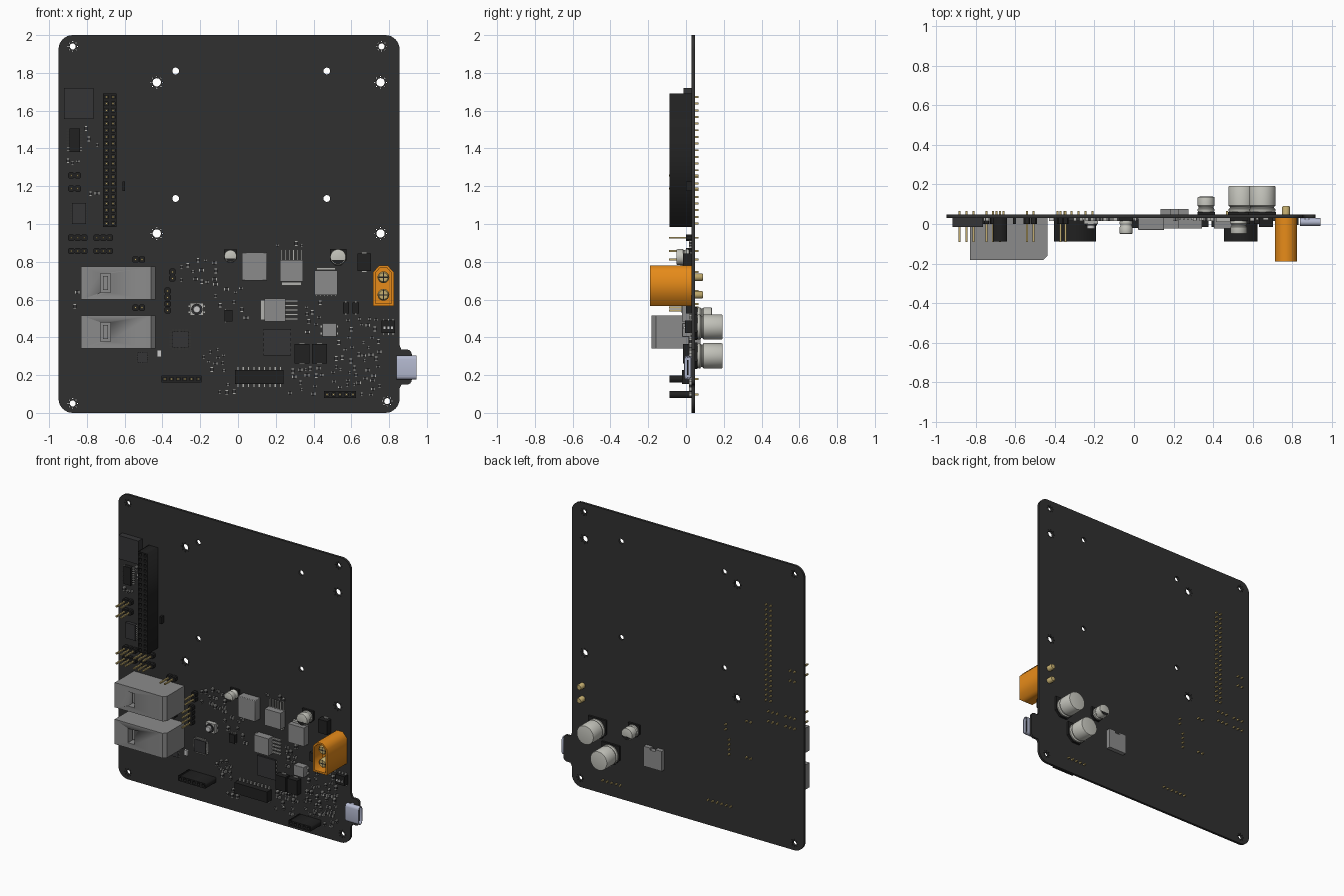
import bpy, bmesh, math, random
from mathutils import Vector

if "Cube" in bpy.data.objects:
    bpy.data.objects.remove(bpy.data.objects["Cube"])

random.seed(4)
F, B = 0.03, 0.047          # front and back faces of the board
COL = dict(board=(.03, .03, .03), black=(.015, .015, .015), dark=(.035, .035, .037), grey=(.26, .26, .26),
           silver=(.55, .55, .5), tin=(.45, .45, .43), gold=(.55, .42, .16), orange=(.8, .26, .01),
           steel=(.45, .48, .62), white=(.75, .75, .72))
mats, taken = {}, []


def dress(ob, col, smooth=True):
    if col not in mats:
        mats[col] = bpy.data.materials.new(col)
        mats[col].diffuse_color = (*COL[col], 1)
    ob.data.materials.clear()
    ob.data.materials.append(mats[col])
    bpy.ops.object.select_all(action='DESELECT')
    ob.select_set(True)
    bpy.context.view_layer.objects.active = ob
    if smooth:
        bpy.ops.object.shade_smooth_by_angle(angle=math.radians(35))
    return ob


class Part:
    """Collects simple solids into one named object."""
    def __init__(self, name, col):
        self.name, self.col, self.bm = name, col, bmesh.new()

    def prism(self, pts, axis):
        vs = [self.bm.verts.new(p) for p in pts]
        f = self.bm.faces.new(vs)
        r = bmesh.ops.extrude_face_region(self.bm, geom=[f])
        bmesh.ops.translate(self.bm, vec=axis, verts=[v for v in r['geom'] if isinstance(v, bmesh.types.BMVert)])
        return self

    def box(self, x0, x1, z0, z1, y0, y1=F):
        return self.prism([(x0, y0, z0), (x1, y0, z0), (x1, y0, z1), (x0, y0, z1)], (0, y1 - y0, 0))

    def lathe(self, x, z, prof, n=32):
        rings = [[self.bm.verts.new((x + r * math.cos(2 * math.pi * i / n), y, z + r * math.sin(2 * math.pi * i / n)))
                  for i in range(n)] for y, r in prof]
        for a, b in zip(rings, rings[1:]):
            for i in range(n):
                self.bm.faces.new((a[i], a[(i + 1) % n], b[(i + 1) % n], b[i]))
        self.bm.faces.new(rings[0])
        self.bm.faces.new(rings[-1])
        return self

    def done(self, bevel=0):
        bmesh.ops.recalc_face_normals(self.bm, faces=self.bm.faces)
        me = bpy.data.meshes.new(self.name)
        self.bm.to_mesh(me)
        ob = bpy.data.objects.new(self.name, me)
        bpy.context.collection.objects.link(ob)
        if bevel:
            m = ob.modifiers.new('bevel', 'BEVEL')
            m.width, m.segments = bevel, 2
        return dress(ob, self.col)


def ring(x, z, r, n=20, a0=0, a1=360):
    full = a1 - a0 == 360
    return [(x + r * math.cos(math.radians(a0 + (a1 - a0) * i / (n if full else n - 1))),
             z + r * math.sin(math.radians(a0 + (a1 - a0) * i / (n if full else n - 1)))) for i in range(n)]


def rect(x0, x1, z0, z1):
    return [(x0, z0), (x1, z0), (x1, z1), (x0, z1)]


def plate(name, col, loops, y0, y1):
    """Filled outline with holes, seen from the front."""
    cu = bpy.data.curves.new(name, 'CURVE')
    cu.dimensions, cu.fill_mode, cu.extrude = '2D', 'BOTH', (y1 - y0) / 2
    for lp in loops:
        s = cu.splines.new('POLY')
        s.points.add(len(lp) - 1)
        for p, (x, z) in zip(s.points, lp):
            p.co = (x, z, 0, 1)
        s.use_cyclic_u = True
    ob = bpy.data.objects.new(name, cu)
    ob.location.y, ob.rotation_euler.x = (y0 + y1) / 2, math.pi / 2
    bpy.context.collection.objects.link(ob)
    bpy.ops.object.select_all(action='DESELECT')
    ob.select_set(True)
    bpy.context.view_layer.objects.active = ob
    bpy.ops.object.convert(target='MESH')
    return dress(bpy.context.object, col, False)


# circuit board: rounded outline with connector tab, mounting holes and via rings
R = .075
outline = (ring(-.95 + R, R, R, 9, 180, 270) + ring(.855 - R, R, R, 9, 270, 360) +
           [(.855, .13), (.865, .15)] + ring(.895, .175, .025, 5, 270, 360) + ring(.895, .31, .025, 5, 0, 90) +
           [(.865, .335), (.855, .36)] + ring(.855 - R, 2 - R, R, 9, 0, 90) + ring(-.95 + R, 2 - R, R, 9, 90, 180))
loops = [outline]
mounts = [(-.875, 1.94, .016), (.76, 1.94, .016), (-.875, .05, .016), (.79, .062, .016),
          (-.43, 1.75, .022), (.755, 1.75, .022), (-.43, .95, .022), (.755, .95, .022)]
for x, z, r in mounts:
    loops.append(ring(x, z, r))
    loops += [ring(vx, vz, .003, 6) for vx, vz in ring(x, z, r + .009, 8)]
loops += [ring(x, z, .018) for x in (-.33, .47) for z in (1.81, 1.135)]
plate('circuit_board', 'board', loops, F, B)

# sockets with square holes, and all header pins
pins, bases = Part('header_pins', 'gold'), Part('pin_header_bases', 'black')


def socket(name, x0, x1, z0, z1, nx, nz):
    holes = []
    for i in range(nx):
        for j in range(nz):
            x, z = x0 + (x1 - x0) * (i + .5) / nx, z0 + (z1 - z0) * (j + .5) / nz
            holes.append(rect(x - .009, x + .009, z - .009, z + .009))
            pins.box(x - .005, x + .005, z - .005, z + .005, 0, .066)
    plate(name, 'black', [rect(x0, x1, z0, z1)] + holes, -.088, F)
    taken.append((x0, x1, z0, z1))


def header(x0, z0, nx, nz):
    p = .0345
    taken.append((x0, x0 + nx * p, z0, z0 + nz * p))
    for i in range(nx):
        for j in range(nz):
            x, z, h = x0 + (i + .5) * p, z0 + (j + .5) * p, p * .49
            c = h * .6
            bases.prism([(x + a, 0, z + b) for a, b in ((-h, -c), (-c, -h), (c, -h), (h, -c), (h, c), (c, h), (-c, h), (-h, c))],
                        (0, F, 0))
            pins.box(x - .005, x + .005, z - .005, z + .005, -.09, .066)


socket('main_socket', -.715, -.643, .985, 1.69, 2, 20)
socket('lower_left_socket', -.405, -.193, .162, .197, 6, 1)
socket('lower_right_socket', .455, .625, .08, .115, 5, 1)
for h in [(-.9, 1.24, 2, 1), (-.9, 1.17, 2, 1), (-.9, .91, 3, 1), (-.9, .84, 3, 1), (-.765, .91, 3, 1),
          (-.765, .84, 3, 1), (-.56, .795, 2, 1), (-.56, .54, 2, 1), (-.365, .695, 1, 2), (-.39, .525, 1, 4)]:
    header(*h)
pins.done()
bases.done()

# two large grey connector housings with chamfered end and recessed window
for name, z0 in (('upper', .6), ('lower', .342)):
    prof = [(-.83, F), (-.83, -.183), (-.46, -.183), (-.438, -.16), (-.438, F)]
    ob = Part(name + '_connector_housing', 'grey').prism([(x, y, z0) for x, y in prof], (0, 0, .174)).done()
    cut = Part('window_cutter', 'grey').box(-.727, -.675, z0 + .037, z0 + .137, -.25, -.1).done()
    cut.hide_render = True
    m = ob.modifiers.new('window', 'BOOLEAN')
    m.operation, m.object, m.solver = 'DIFFERENCE', cut, 'EXACT'
    dress(ob, 'grey', False)
    bpy.ops.object.modifier_apply(modifier='window')
    bpy.data.objects.remove(cut)
    Part(name + '_connector_contact', 'grey').box(-.714, -.688, z0 + .05, z0 + .124, -.15, -.1).done()
    taken.append((-.83, -.44, z0, z0 + .174))


# orange power connector: shell, floor, split bullet contacts and solder tails
def xt(d):
    return [(.715 + d, .567 + d), (.825 - d, .567 + d), (.825 - d, .745 - d * .4), (.793 - d * .4, .78 - d),
            (.747 + d * .4, .78 - d), (.715 + d, .745 - d * .4)]


plate('power_connector_shell', 'orange', [xt(0), xt(.012)], -.19, F)
plate('power_connector_floor', 'orange', [xt(.011)], -.1, F - .001)
contacts, slits = Part('power_contacts', 'gold'), Part('power_contact_slits', 'black')
for z in (.625, .718):
    contacts.lathe(.77, z, [(-.1, .031), (-.155, .031), (-.165, .024)], 24)
    contacts.lathe(.77, z, [(F, .02), (.084, .02), (.09, .016)], 20)
    slits.box(.745, .795, z - .003, z + .003, -.1655, -.15).box(.767, .773, z - .025, z + .025, -.1655, -.15)
contacts.done()
slits.done()

# side port: rounded hollow metal shell lying along x, with tongue
tube = Part('side_port_shell', 'steel')


def slot(x, d):
    return [(x, .01 + v, .24 + u) for u, v in
            ring(.044, 0, .02 - d, 8, -90, 90) + ring(-.044, 0, .02 - d, 8, 90, 270)]


loops3 = [[tube.bm.verts.new(p) for p in slot(x, d)] for x, d in ((.84, 0), (.945, 0), (.945, .005), (.86, .005))]
for a, b in zip(loops3, loops3[1:]):
    for i in range(16):
        tube.bm.faces.new((a[i], a[(i + 1) % 16], b[(i + 1) % 16], b[i]))
tube.bm.faces.new(loops3[0])
tube.bm.faces.new(loops3[-1])
for z in (.178, .29):
    tube.box(.865, .885, z, z + .012, .005)
tube.done()
Part('side_port_tongue', 'black').box(.86, .935, .2, .28, .006, .014).done()

# integrated circuits and power packages
leads = Part('component_leads', 'tin')


def chip(name, col, x0, x1, z0, z1, y, sides='', n=4, ll=.014, bevel=0):
    Part(name, col).box(x0, x1, z0, z1, y).done(bevel)
    taken.append((x0 - ll, x1 + ll, z0 - ll, z1 + ll))
    for i in range(n):
        t = (i + .5) / n
        x, z, w = x0 + (x1 - x0) * t, z0 + (z1 - z0) * t, .2 / n
        a, b = w * (x1 - x0), w * (z1 - z0)
        if 'T' in sides: leads.box(x - a, x + a, z1, z1 + ll, .02)
        if 'B' in sides: leads.box(x - a, x + a, z0 - ll, z0, .02)
        if 'L' in sides: leads.box(x0 - ll, x0, z - b, z + b, .02)
        if 'R' in sides: leads.box(x1, x1 + ll, z - b, z + b, .02)


chip('radio_module', 'dark', -.92, -.765, 1.555, 1.72, -.014)
chip('upper_driver_chip', 'black', -.893, -.837, 1.38, 1.505, .003, 'LR', 8)
chip('lower_driver_chip', 'dark', -.88, -.805, 1.0, 1.11, .008, 'LR', 8, .006)
chip('controller_chip', 'dark', -.35, -.262, .345, .432, .014, 'LRTB', 12, .012)
chip('small_sensor_chip', 'dark', -.535, -.478, .265, .322, .015, 'LRTB', 6, .004)
chip('indicator_light', 'white', -.43, -.405, .295, .332, .015)
chip('voltage_chip', 'black', -.072, -.03, .485, .545, .005, 'TB', 3, .008)
chip('flat_power_chip', 'dark', .135, .28, .305, .445, .018, 'LR', 5, .003)
chip('wide_driver_chip', 'black', -.015, .24, .152, .228, -.02, 'TB', 9, .018)
chip('left_inductor', 'grey', .02, .153, .70, .85, -.03, bevel=.004)
chip('upper_transistor', 'grey', .222, .345, .695, .81, -.022, 'T', 6, .055)
chip('upper_transistor_tab', 'tin', .23, .337, .675, .694, .01)
chip('right_transistor', 'grey', .405, .527, .625, .755, -.022, 'B', 6, .008)
chip('right_transistor_tab', 'tin', .415, .517, .756, .77, .01)
chip('middle_transistor', 'grey', .14, .252, .485, .605, -.022, 'R', 5, .065)
chip('middle_transistor_tab', 'tin', .12, .139, .492, .597, .01)
chip('small_inductor', 'grey', .445, .523, .402, .475, -.02, 'LR', 2, .01, .003)
chip('upper_right_diode', 'black', .632, .703, .75, .845, -.015, 'TB', 1, .008)
chip('left_power_diode', 'black', .30, .378, .262, .365, -.015, 'TB', 1, .006)
chip('right_power_diode', 'black', .392, .47, .262, .365, -.015, 'TB', 1, .006)
chip('left_small_diode', 'black', .555, .588, .525, .585, 0, 'TB', 1, .008)
chip('right_small_diode', 'black', .607, .64, .525, .585, 0, 'TB', 1, .008)
chip('slide_switch_bank', 'black', .76, .832, .422, .488, -.005, 'TB', 3, .012)
chip('edge_socket_clip', 'black', -.612, -.598, 1.175, 1.225, .0)
sliders = Part('slide_switch_levers', 'white')
for i in range(3):
    sliders.box(.771 + i * .02, .781 + i * .02, .445, .458, -.012)
sliders.done()

# push button
chip('push_button_base', 'tin', -.253, -.183, .515, .582, .0, 'LR', 2, .012)
Part('push_button_collar', 'dark').lathe(-.218, .548, [(.002, .03), (-.008, .03)], 24).done()
Part('push_button_cap', 'white').lathe(-.218, .548, [(0, .02), (-.022, .02), (-.025, .017)], 24).done()
leads.done()

# board-mounted can capacitors, front (s=-1) and back (s=1)
for name, x, z, r, h, s in [('front_left', -.04, .83, .033, .08, -1), ('front_right', .53, .825, .042, .08, -1),
                            ('back_small', .365, .515, .043, .09, 1), ('back_upper', .65, .455, .067, .146, 1),
                            ('back_lower', .545, .302, .067, .146, 1)]:
    y = B if s > 0 else F
    c, e = r * 1.04, r * .45
    Part(name + '_capacitor_base', 'black').prism(
        [(x + a, y, z + b) for a, b in ((-c, c), (-c, -e), (-e, -c), (e, -c), (c, -e), (c, c))], (0, s * .014, 0)).done()
    prof = [(.014, .94), (.02, 1), (.028, 1), (.034, .88), (.04, .88), (.046, 1), (h - .006, 1), (h - .001, .96), (h, .9)]
    Part(name + '_capacitor_can', 'silver').lathe(x, z, [(y + s * a, r * k) for a, k in prof], 40).done()
    if h < .1:
        t = y + s * h
        plate(name + '_polarity_mark', 'black', [ring(x, z, r * .88, 12, 205, 335)], t - .001, t + .001)
    if s < 0:
        taken.append((x - c, x + c, z - c, z + c))

# shielded inductor on the back, with notch
Part('back_inductor', 'grey').prism([(a, B, b) for a, b in (
    (.135, .295), (.275, .295), (.275, .435), (.225, .435), (.225, .42), (.185, .42), (.185, .435), (.135, .435))],
    (0, .03, 0)).done()

# scattered small resistors and capacitors, kept clear of larger parts
bodies, ends = Part('small_passive_bodies', 'dark'), Part('small_passive_ends', 'tin')
for x0, x1, z0, z1, n in [(-.22, -.1, .68, .82, 9), (-.13, .05, .5, .66, 8), (.27, .45, .1, .25, 14), (.5, .63, .13, .4, 18),
                          (.63, .75, .09, .4, 20), (-.19, -.07, .22, .34, 10), (-.82, -.74, 1.4, 1.51, 5),
                          (-.9, -.83, 1.32, 1.36, 4), (-.8, -.74, 1.12, 1.18, 3), (.34, .44, .4, .6, 8),
                          (.57, .74, .44, .51, 8), (-.34, -.22, .7, .8, 5), (-.1, 0, .1, .15, 4), (.2, .35, .86, .9, 3),
                          (-.89, -.85, .53, .66, 3)]:
    for _ in range(n * 4):
        x, z = random.uniform(x0, x1), random.uniform(z0, z1)
        if n == 0 or any(a - .016 < x < b + .016 and c - .016 < z < d + .016 for a, b, c, d in taken):
            continue
        n -= 1
        u, v = random.choice([(.011, .007), (.007, .011), (.015, .009), (.009, .015)])
        taken.append((x - u, x + u, z - v, z + v))
        k, l = (.5, 1) if u > v else (1, .5)
        bodies.box(x - u * k, x + u * k, z - v * l, z + v * l, .016)
        for s in (-1, 1):
            p = sorted((s * u * k, s * u)) if u > v else (-u, u)
            q = (-v, v) if u > v else sorted((s * v * l, s * v))
            ends.box(x + p[0], x + p[1], z + q[0], z + q[1], .015)
bodies.done()
ends.done()

for m in bpy.data.materials:
    if m.users and not m.is_grease_pencil:
        m.use_nodes = True
        m.node_tree.nodes["Principled BSDF"].inputs["Base Color"].default_value = m.diffuse_color
